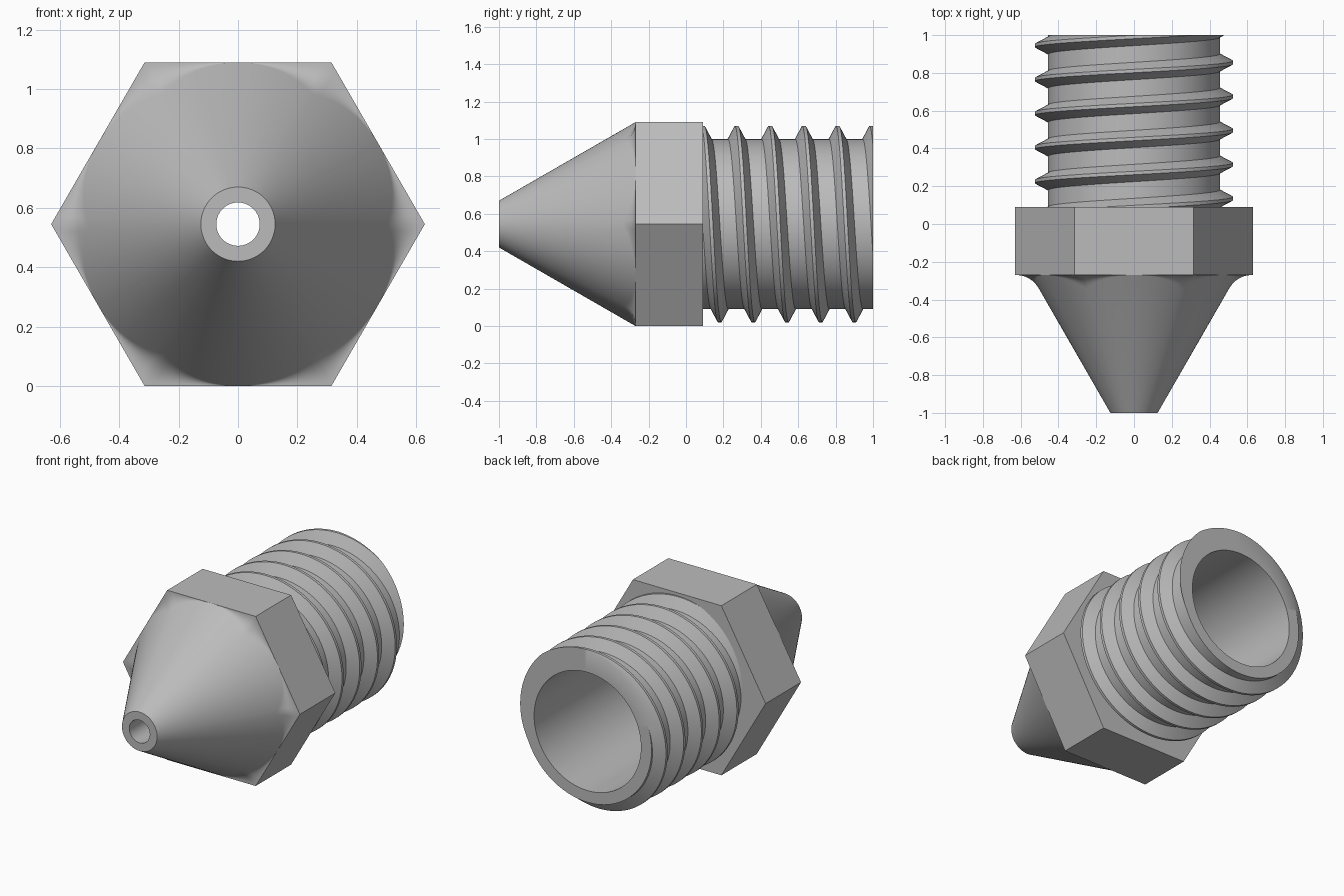
import bpy, bmesh
from math import sin, cos, pi, radians, tau

STEPS = 144                     # columns around the axis
FLAT, CENTRE = 0.545, 0.545     # hex half width, axis height
FACE, BACK, END, TIP = -0.27, 0.09, 1.0, -1.0
BORE, HOLE, MOUTH = 0.38, 0.073, 0.125
CORE, CREST, PITCH = 0.455, 0.525, 0.18
ROOT_HALF, CREST_HALF = 0.046, 0.009

if "Cube" in bpy.data.objects:
    bpy.data.objects.remove(bpy.data.objects["Cube"], do_unlink=True)

metal = bpy.data.materials.new("grey metal")
metal.use_nodes = True
grey = (0.5, 0.5, 0.5, 1)
metal.diffuse_color = grey
metal.node_tree.nodes["Principled BSDF"].inputs["Base Color"].default_value = grey


def loft(name, section):
    """Sweep a (y, radius) section, which may vary with angle, around the y axis."""
    bm = bmesh.new()
    columns = []
    for i in range(STEPS + 1):
        a = tau * i / STEPS
        columns.append([bm.verts.new((r * sin(a), y, CENTRE + r * cos(a)))
                        for y, r in section(a)])
    for c, d in zip(columns, columns[1:]):
        for j in range(len(c) - 1):
            bm.faces.new((c[j], d[j], d[j + 1], c[j + 1]))
    bmesh.ops.remove_doubles(bm, verts=bm.verts, dist=1e-5)
    bmesh.ops.dissolve_degenerate(bm, edges=bm.edges, dist=1e-5)
    mesh = bpy.data.meshes.new(name)
    bm.to_mesh(mesh)
    bm.free()
    mesh.materials.append(metal)
    ob = bpy.data.objects.new(name, mesh)
    bpy.context.collection.objects.link(ob)
    bpy.ops.object.select_all(action='DESELECT')
    ob.select_set(True)
    bpy.context.view_layer.objects.active = ob
    bpy.ops.object.shade_smooth_by_angle(angle=radians(30))


def hex_radius(a):
    return FLAT / cos((a + pi / 6) % (pi / 3) - pi / 6)


# Conical tip, blended by a fillet into the corners of the hex
def tip_section(a):
    t = hex_radius(a) - FLAT
    slope = (FLAT - MOUTH) / (FACE - TIP)
    dy = t * cos(pi / 6)
    start, end = (FACE - dy, FLAT - dy * slope), (FACE, FLAT + t)
    pts = [(TIP, HOLE), (TIP, MOUTH)]
    for k in range(9):
        u = k / 8
        w = ((1 - u) ** 2, 2 * u * (1 - u), u * u)
        pts.append(tuple(w[0] * s + w[1] * m + w[2] * e
                         for s, m, e in zip(start, (FACE, FLAT), end)))
    return pts


# Hex collar: flats and rear face
def collar_section(a):
    r = hex_radius(a)
    return [(FACE, r), (BACK, r), (BACK, CORE - 0.02)]


# Threaded shank: helical ridge trimmed at both ends, plus the rim
def thread_radius(y, a):
    d = abs((y - BACK - PITCH * a / tau + PITCH / 2) % PITCH - PITCH / 2)
    f = (ROOT_HALF - d) / (ROOT_HALF - CREST_HALF)
    return CORE + (CREST - CORE) * min(1, max(0, f))


def shank_section(a):
    low = BACK - 0.01
    ys = [low]
    for k in range(-2, 8):
        mid = BACK + PITCH * (k + a / tau)
        ys += [mid + o for o in (-ROOT_HALF, -CREST_HALF, CREST_HALF, ROOT_HALF)]
    ys.append(END)
    pts = [(y, thread_radius(y, a)) for y in (min(END, max(low, v)) for v in ys)]
    return pts + [(END, BORE)]


# Inner passage: wide bore, taper, narrow outlet
def passage_section(a):
    return [(END, BORE), (-0.3, BORE), (-0.83, HOLE), (TIP, HOLE)]


loft("conical_tip", tip_section)
loft("hex_collar", collar_section)
loft("threaded_shank", shank_section)
loft("inner_passage", passage_section)
